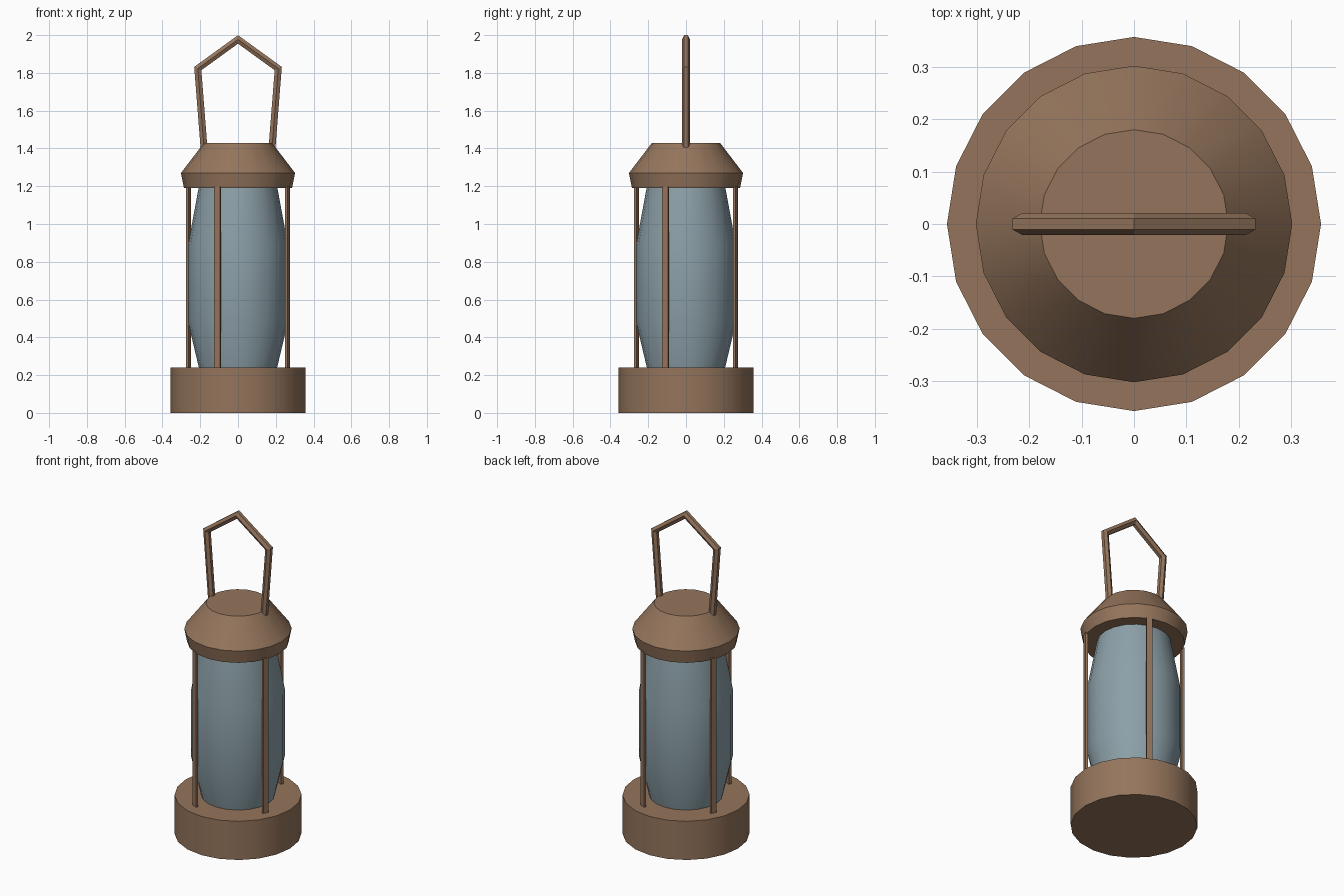
import bpy, bmesh, math
from mathutils import Vector, Matrix

if "Cube" in bpy.data.objects:
    bpy.data.objects.remove(bpy.data.objects["Cube"])


def material(name, rgb):
    m = bpy.data.materials.new(name)
    m.diffuse_color = (*rgb, 1)
    m.use_nodes = True
    m.node_tree.nodes["Principled BSDF"].inputs["Base Color"].default_value = m.diffuse_color
    return m


BROWN = material("brown_metal", (0.30, 0.178, 0.107))
GLASS = material("blue_grey_glass", (0.262, 0.352, 0.392))


def finish(name, bm, mat, smooth_angle=None):
    bmesh.ops.recalc_face_normals(bm, faces=bm.faces)
    mesh = bpy.data.meshes.new(name)
    bm.to_mesh(mesh)
    bm.free()
    mesh.materials.append(mat)
    ob = bpy.data.objects.new(name, mesh)
    bpy.context.collection.objects.link(ob)
    if smooth_angle:
        bpy.ops.object.select_all(action='DESELECT')
        ob.select_set(True)
        bpy.context.view_layer.objects.active = ob
        bpy.ops.object.shade_smooth_by_angle(angle=math.radians(smooth_angle))
    return ob


def skin(bm, rings):
    """Join equal rings of points into a closed tube with flat ends."""
    rings = [[bm.verts.new(p) for p in ring] for ring in rings]
    n = len(rings[0])
    for a, b in zip(rings, rings[1:]):
        for i in range(n):
            j = (i + 1) % n
            bm.faces.new((a[i], a[j], b[j], b[i]))
    bm.faces.new(rings[0][::-1])
    bm.faces.new(rings[-1])


def turned(name, profile, mat, sides=20):
    """Turned solid from (radius, height) pairs."""
    bm = bmesh.new()
    angles = [2 * math.pi * i / sides for i in range(sides)]
    skin(bm, [[(r * math.cos(a), r * math.sin(a), z) for a in angles]
              for r, z in profile])
    return finish(name, bm, mat, 30)


# Base, glass chimney and sloped cap
turned("base", [(0.357, 0), (0.357, 0.24)], BROWN)
turned("glass_chimney", [(0.205, 0.23), (0.264, 0.48), (0.264, 0.89), (0.207, 1.2)], GLASS)
turned("cap", [(0.286, 1.19), (0.302, 1.27), (0.18, 1.43)], BROWN)

# Four flat guard bars around the glass
for k in range(4):
    bm = bmesh.new()
    turn = Matrix.Rotation(math.radians(-22.5 + 90 * k), 4, 'Z')
    bmesh.ops.create_cube(bm, size=1, matrix=turn
                          @ Matrix.Translation((0.284, 0, 0.71))
                          @ Matrix.Diagonal((0.014, 0.034, 0.98, 1)))
    finish(f"guard_bar_{k + 1}", bm, BROWN)

# Six-sided rod bent into a pointed handle, with mitred corners
half = [(-0.175, 1.34), (-0.213, 1.823)]
path = [Vector(p) for p in half + [(0, 1.977)] + [(-x, z) for x, z in reversed(half)]]
rings = []
for i, p in enumerate(path):
    d_in = (p - path[i - 1]).normalized() if i else (path[1] - p).normalized()
    d_out = (path[i + 1] - p).normalized() if i < len(path) - 1 else d_in
    t = (d_in + d_out).normalized()
    normal = Vector((-t.y, t.x)) / t.dot(d_in)
    ring = []
    for k in range(6):
        a = k * math.pi / 3
        q = p + normal * 0.021 * math.sin(a)
        ring.append((q.x, 0.021 * math.cos(a), q.y))
    rings.append(ring)
bm = bmesh.new()
skin(bm, rings)
finish("handle", bm, BROWN)
